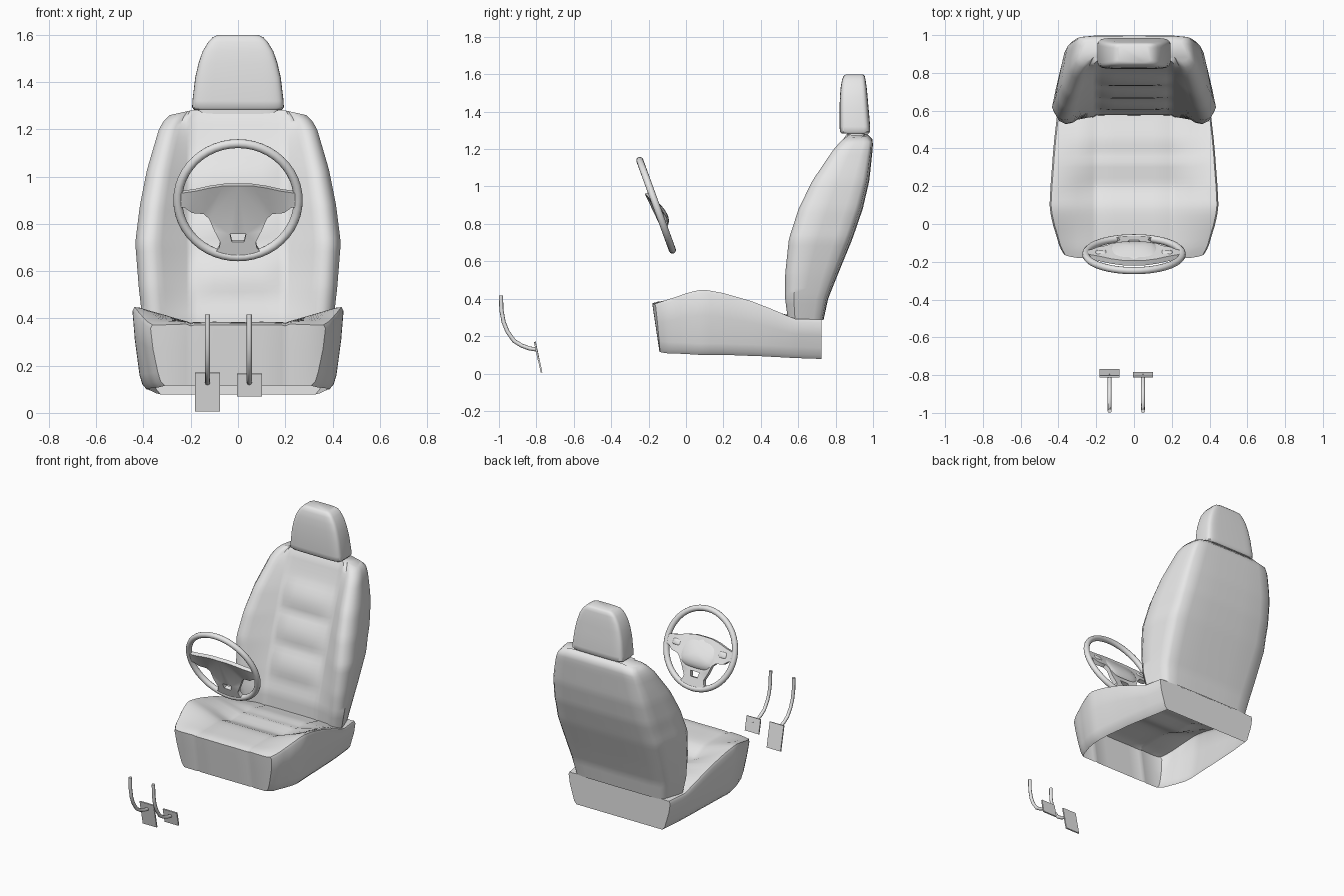
import bpy, bmesh, math

if "Cube" in bpy.data.objects:
    bpy.data.objects.remove(bpy.data.objects["Cube"])

grey = bpy.data.materials.new("plain grey")
grey.use_nodes = True
grey.diffuse_color = (0.8, 0.8, 0.8, 1)
grey.node_tree.nodes["Principled BSDF"].inputs["Base Color"].default_value = (0.8, 0.8, 0.8, 1)


def finish(obj, name, angle=35):
    obj.name = name
    obj.data.materials.clear()
    obj.data.materials.append(grey)
    if obj.type == 'MESH':
        bpy.ops.object.select_all(action='DESELECT')
        obj.select_set(True)
        bpy.context.view_layer.objects.active = obj
        bpy.ops.object.shade_smooth_by_angle(angle=math.radians(angle))
    return obj


def from_bmesh(bm, name, angle=35):
    bmesh.ops.remove_doubles(bm, verts=bm.verts, dist=0.0005)
    bmesh.ops.recalc_face_normals(bm, faces=bm.faces)
    mesh = bpy.data.meshes.new(name)
    bm.to_mesh(mesh)
    bm.free()
    obj = bpy.data.objects.new(name, mesh)
    bpy.context.collection.objects.link(obj)
    return finish(obj, name, angle)


def loft(name, rows, closed=True, caps=(), angle=35):
    """Skin a list of cross-sections that share one point count."""
    bm = bmesh.new()
    rings = [[bm.verts.new(p) for p in row] for row in rows]
    n = len(rings[0])
    for a, b in zip(rings, rings[1:]):
        for j in range(n if closed else n - 1):
            k = (j + 1) % n
            bm.faces.new((a[j], a[k], b[k], b[j]))
    for i in caps:
        bm.faces.new(rings[i])
    return from_bmesh(bm, name, angle)


def sample(table, t):
    """Linear lookup in rows of (key, values...)."""
    for a, b in zip(table, table[1:]):
        if t <= b[0]:
            f = max(0, (t - a[0]) / (b[0] - a[0]))
            return [p + (q - p) * f for p, q in zip(a[1:], b[1:])]
    return list(table[-1][1:])


def mirrored(half):
    """Full section from a half section that starts on the centre line."""
    return [(-x, y, z) for x, y, z in reversed(half[1:])] + half


# Seat cushion: open-bottomed shell; y, half width, bolster top, centre top, bottom
cushion = [(-0.18, 0.37, 0.375, 0.372, 0.115), (-0.14, 0.395, 0.39, 0.383, 0.108),
           (0, 0.43, 0.43, 0.385, 0.105), (0.06, 0.443, 0.447, 0.384, 0.1),
           (0.1, 0.447, 0.45, 0.378, 0.1), (0.2, 0.442, 0.432, 0.337, 0.1),
           (0.33, 0.432, 0.395, 0.345, 0.095), (0.36, 0.43, 0.385, 0.335, 0.095),
           (0.45, 0.422, 0.35, 0.333, 0.09), (0.58, 0.407, 0.295, 0.3, 0.083),
           (0.725, 0.387, 0.29, 0.29, 0.078)]


def cushion_section(y):
    w, top, mid, low = sample(cushion, y)
    rise = top - mid
    return [(x, y, z) for x, z in (
        (0, mid), (0.1, mid + 0.001), (0.185, mid), (0.2, mid - 0.004), (0.22, mid + 0.004),
        (0.3, mid + rise * 0.45), (w - 0.03, top - 0.004), (w - 0.008, top - 0.002), (w, top - 0.018),
        (w - 0.01, low + (top - low) * 0.6), (w - 0.03, low + 0.06), (w - 0.042, low + 0.02),
        (w - 0.06, low))]


def wall_row(section, limit):
    """Push a section down to a height limit, inside its own side profile."""
    width = sample([(z, x) for x, y, z in reversed(section[8:])], limit)[0]
    return [(min(x, width) if z > limit else x, y, min(z, limit)) for x, y, z in section]


def front_shape(row, amount):
    """Slope the nose inward below, round its corners and crease the seams."""
    return [(x, y + amount * (0.15 * (0.37 - min(z, 0.37)) + 2 * max(0, x - 0.28) ** 2
                              + (0.006 if 0.19 < x < 0.21 else 0)), z) for x, y, z in row]


front, back = cushion_section(-0.18), cushion_section(0.725)
rows = [front_shape(wall_row(front, h), 1) for h in (0.115, 0.135, 0.175, 0.26, 0.35)]
for step in range(33):
    rows.append(front_shape(cushion_section(-0.18 + 0.905 * step / 32), max(0, 1 - step / 6)))
rows += [wall_row(back, h) for h in (0.27, 0.2, 0.14, 0.1, 0.078)]
loft("seat_cushion", [mirrored(r) for r in rows], closed=False, angle=42)

# Backrest: z, half width, bolster front, centre front, back
backrest = [(0.285, 0.38, 0.545, 0.575, 0.735), (0.4, 0.405, 0.53, 0.58, 0.76),
            (0.53, 0.42, 0.53, 0.615, 0.812), (0.72, 0.435, 0.55, 0.67, 0.89),
            (0.88, 0.415, 0.602, 0.72, 0.945), (1.03, 0.385, 0.675, 0.77, 0.98),
            (1.2, 0.335, 0.79, 0.833, 0.998), (1.245, 0.318, 0.822, 0.848, 1.0),
            (1.27, 0.305, 0.84, 0.857, 0.99), (1.28, 0.29, 0.86, 0.87, 0.97)]
rows = []
for step in range(36):
    z = 0.285 + 0.995 * step / 35
    w, bolster, mid, rear = sample(backrest, z)
    # padded ribs across the centre panel
    rib = 0.02 * abs(math.sin(math.pi * (z - 0.49) / 0.21)) if 0.49 < z < 1.12 else 0
    deep = rear - bolster
    seam = min(0.2, 0.64 * w)
    # flanks taper backwards, less so near the shoulders
    full = 0.04 * min(1, max(0, (z - 0.8) / 0.3))
    half = [(0, mid - rib), (seam * 0.5, mid - rib), (seam * 0.85, mid - rib * 0.6), (seam, mid - 0.002),
            (seam + 0.018, mid - 0.012), (0.74 * w, bolster + 0.022), (0.8 * w, bolster + 0.006),
            (0.87 * w, bolster), (0.94 * w, bolster + 0.05 * deep), (w, bolster + 0.2 * deep),
            ((0.96 + full / 2) * w, bolster + 0.45 * deep), ((0.91 + full) * w, bolster + 0.72 * deep),
            ((0.88 + full) * w, rear - 0.12 * deep), ((0.82 + full) * w, rear - 0.045 * deep),
            (0.65 * w, rear - 0.012 * deep), (0.3 * w, rear - 0.002), (0, rear)]
    # shoulders drop towards the outside near the top
    crown = max(0, z - 1.2) / 0.08
    rows.append(mirrored([(x, y, z - 0.022 * crown * max(0, x - 0.2) / 0.1) for x, y in half])[1:])
loft("backrest", rows, caps=(-1,), angle=48)


# Headrest and its neck: z, half width, front, back
def rounded_ring(z, w, y0, y1, n=40, power=0.3):
    ring = []
    for i in range(n):
        c, s = math.cos(math.tau * i / n), math.sin(math.tau * i / n)
        ring.append((math.copysign(abs(c) ** power, c) * w,
                     (y0 + y1) / 2 + math.copysign(abs(s) ** power, s) * (y1 - y0) / 2, z))
    return ring


headrest = [(1.283, 0.186, 0.832, 0.976), (1.293, 0.194, 0.823, 0.985), (1.32, 0.193, 0.821, 0.985),
            (1.42, 0.181, 0.821, 0.976), (1.48, 0.167, 0.823, 0.971), (1.53, 0.15, 0.827, 0.966),
            (1.57, 0.126, 0.834, 0.96), (1.59, 0.107, 0.842, 0.956), (1.6, 0.085, 0.855, 0.945)]
loft("headrest", [rounded_ring(*r) for r in headrest], caps=(0, -1), angle=45)
loft("headrest_neck", [rounded_ring(z, 0.17, 0.86, 0.955) for z in (1.265, 1.29)], caps=(0, -1))

# Steering wheel, leaning away from the seat
WHEEL = dict(location=(0, -0.16, 0.9), rotation=(math.radians(110), 0, 0))
bpy.ops.mesh.primitive_torus_add(major_radius=0.255, minor_radius=0.019, major_segments=48,
                                 minor_segments=12, **WHEEL)
finish(bpy.context.object, "steering_rim", 60)


def dish(u, v):
    """Tilt of the hub against the rim, fading out towards the rim."""
    return 0.4 * v * max(0, 1 - v * v / 0.02) * max(0, 1 - u * u / 0.06)


# Hub and spokes: half outline with the small lower window on the centre line
outline = [(0, 0.078), (0.06, 0.077), (0.12, 0.066), (0.18, 0.049), (0.25, 0.035), (0.252, -0.025),
           (0.225, -0.03), (0.195, -0.055), (0.145, -0.062), (0.122, -0.085), (0.1, -0.135),
           (0.075, -0.185), (0.08, -0.21), (0.1, -0.235), (0.05, -0.25), (0, -0.256),
           (0, -0.183), (0.026, -0.183), (0.034, -0.147), (0, -0.147)]
bm = bmesh.new()
face = bm.faces.new([bm.verts.new((u, v, 0.014)) for u, v in outline])
grown = bmesh.ops.extrude_face_region(bm, geom=[face])
for v in grown["geom"]:
    if isinstance(v, bmesh.types.BMVert):
        v.co.z = -0.014
inner = [f for f in bm.faces if all(v.co.x < 0.0001 for v in f.verts)]
bmesh.ops.delete(bm, geom=inner, context='FACES_ONLY')
bmesh.ops.triangulate(bm, faces=bm.faces)
for v in bm.verts:
    v.co.z += dish(v.co.x, v.co.y)
hub = from_bmesh(bm, "steering_hub")
hub.location, hub.rotation_euler = WHEEL["location"], WHEEL["rotation"]
hub.modifiers.new("mirror", 'MIRROR').use_clip = True


def wheel_blob(name, u, v, w, size, power):
    """Soft pad sitting on the wheel, in the wheel's own plane."""
    rows = []
    for k in range(9):
        a = math.pi * (k + 0.4) / 9.0 - math.pi / 2
        r = math.cos(a)
        ring = rounded_ring(math.sin(a) * size[2], size[0] * r, -size[1] * r, size[1] * r, 24, power)
        rows.append([(x + u, y + v, z + w + dish(x + u, y + v)) for x, y, z in ring])
    obj = loft(name, rows, caps=(0, -1), angle=60)
    obj.location, obj.rotation_euler = WHEEL["location"], WHEEL["rotation"]


wheel_blob("horn_pad", 0, -0.03, -0.009, (0.118, 0.095, 0.012), 0.6)
for side, name in ((1, "left"), (-1, "right")):
    wheel_blob(name + "_wheel_buttons", side * 0.175, 0.002, -0.012, (0.028, 0.02, 0.008), 0.5)

# Pedals: curved arm with a tilted flat pad
path = [(-0.989, 0.417), (-0.987, 0.34), (-0.975, 0.275), (-0.955, 0.225), (-0.92, 0.175),
        (-0.88, 0.15), (-0.84, 0.135), (-0.797, 0.128)]
for name, x, pad_y, pad_z, height in (("brake", -0.129, -0.79, 0.088, 0.168),
                                      ("accelerator", 0.048, -0.798, 0.118, 0.097)):
    curve = bpy.data.curves.new(name + "_arm", 'CURVE')
    curve.dimensions = '3D'
    curve.bevel_depth, curve.bevel_resolution = 0.011, 2
    curve.use_fill_caps = True
    spline = curve.splines.new('POLY')
    spline.points.add(len(path) - 1)
    for p, (y, z) in zip(spline.points, path):
        p.co = (x, y, z, 1)
    arm = bpy.data.objects.new(name + "_arm", curve)
    bpy.context.collection.objects.link(arm)
    finish(arm, name + "_arm")
    bpy.ops.mesh.primitive_cube_add(size=1, location=(x, pad_y, pad_z), rotation=(math.radians(12), 0, 0))
    pad = bpy.context.object
    pad.scale = (0.106, 0.009, height)
    finish(pad, name + "_pad")
